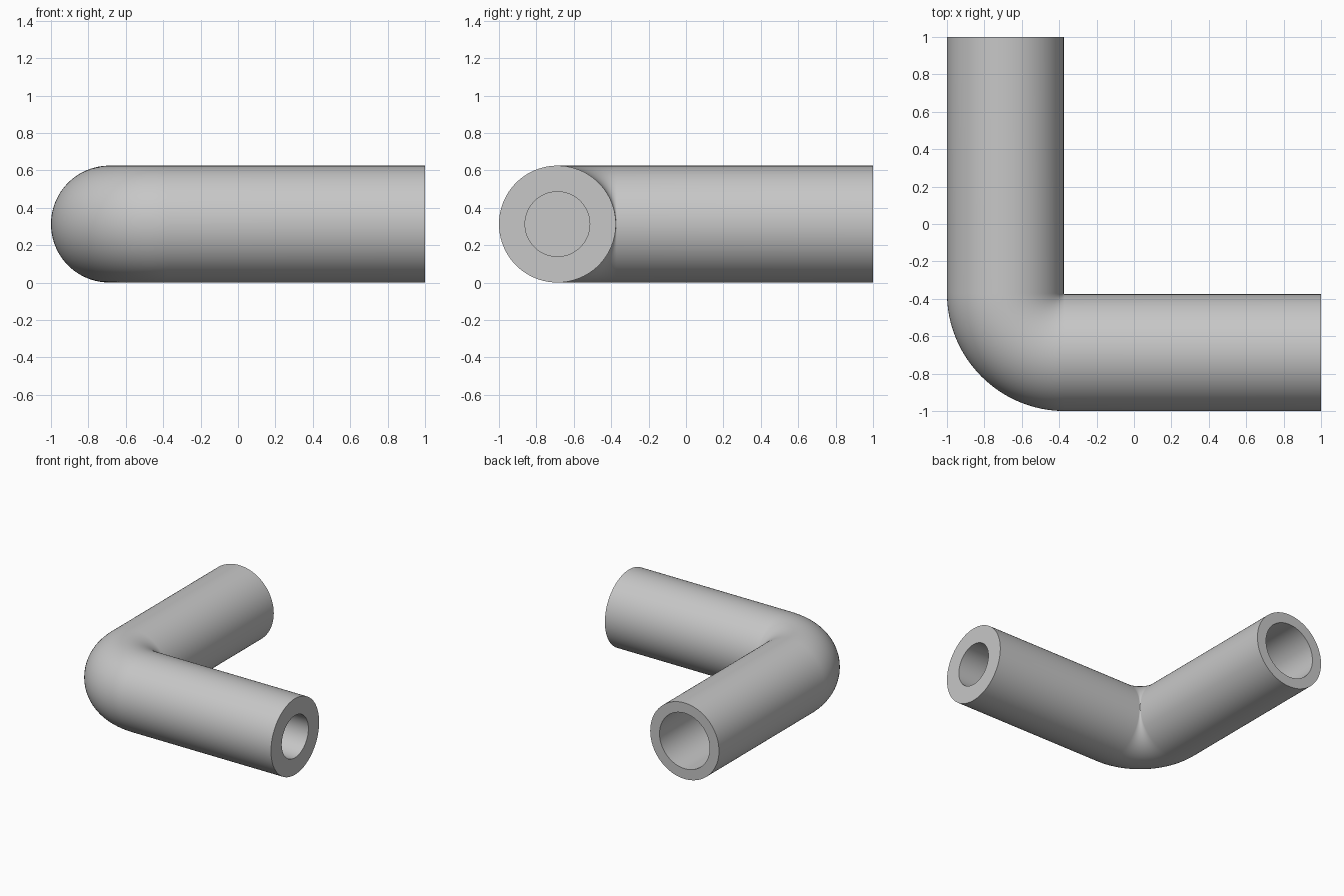
import bpy
import bmesh
from math import sin, cos, pi, radians
from mathutils import Vector

cube = bpy.data.objects.get("Cube")
if cube:
    bpy.data.objects.remove(cube, do_unlink=True)

RADIUS = 0.3125          # outside of the pipe
BEND = -0.37             # x and y of the bend's pivot
SWEEP = 0.3175           # pivot to pipe centreline
BACK_BORE = 0.228
SIDE_BORE = 0.173
SIDES, STEPS = 96, 32

grey = bpy.data.materials.new("grey")
grey.use_nodes = True
grey.diffuse_color = (0.57, 0.57, 0.57, 1)
grey.node_tree.nodes["Principled BSDF"].inputs["Base Color"].default_value = grey.diffuse_color

bm = bmesh.new()


def ring(angle, radius, along=0.0):
    """Circle across the pipe at a bend angle, pushed along the leg."""
    out = Vector((cos(angle), sin(angle), 0))
    forward = Vector((-sin(angle), cos(angle), 0))
    centre = Vector((BEND, BEND, RADIUS)) + out * SWEEP + forward * along
    up = Vector((0, 0, 1))
    return [bm.verts.new(centre + radius * (cos(t) * out + sin(t) * up))
            for t in (2 * pi * i / SIDES for i in range(SIDES))]


LEG = 1 - BEND
START, END = pi, radians(270)

# Back bore, back leg, bend, side leg and side bore as one continuous skin
rings = [ring(START, BACK_BORE), ring(START, BACK_BORE, -LEG), ring(START, RADIUS, -LEG)]
rings += [ring(START + (END - START) * i / STEPS, RADIUS) for i in range(STEPS + 1)]
rings += [ring(END, RADIUS, LEG), ring(END, SIDE_BORE, LEG), ring(END, SIDE_BORE)]

for a, b in zip(rings, rings[1:]):
    for i in range(SIDES):
        j = (i + 1) % SIDES
        bm.faces.new((a[i], a[j], b[j], b[i]))

# Flat bottoms of the two bores
bm.faces.new(rings[0])
bm.faces.new(rings[-1])
bmesh.ops.recalc_face_normals(bm, faces=bm.faces)

mesh = bpy.data.meshes.new("elbow_pipe")
bm.to_mesh(mesh)
bm.free()
mesh.materials.append(grey)
pipe = bpy.data.objects.new("elbow_pipe", mesh)
bpy.context.collection.objects.link(pipe)

bpy.ops.object.select_all(action="DESELECT")
pipe.select_set(True)
bpy.context.view_layer.objects.active = pipe
bpy.ops.object.shade_smooth_by_angle(angle=radians(35))
